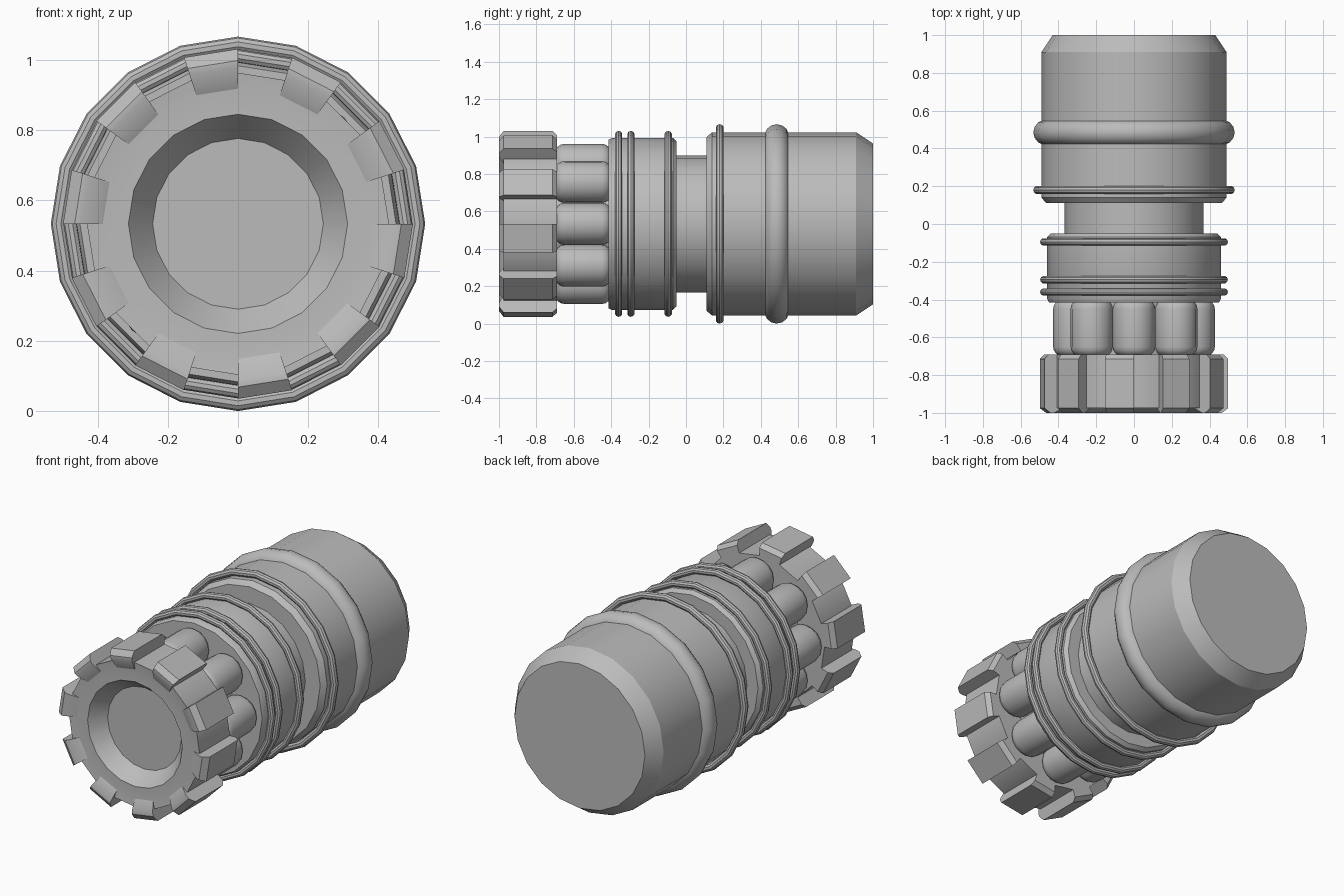
import bpy, bmesh
from math import sin, cos, pi, radians

if "Cube" in bpy.data.objects:
    bpy.data.objects.remove(bpy.data.objects["Cube"], do_unlink=True)

AXIS_Z = 0.533
SIDES = 20

grey = bpy.data.materials.new("mid grey")
grey.use_nodes = True
grey.diffuse_color = (0.5, 0.5, 0.5, 1)
grey.node_tree.nodes["Principled BSDF"].inputs["Base Color"].default_value = (0.5, 0.5, 0.5, 1)


def finish(name, bm):
    bmesh.ops.remove_doubles(bm, verts=bm.verts, dist=1e-5)
    bmesh.ops.recalc_face_normals(bm, faces=bm.faces)
    mesh = bpy.data.meshes.new(name)
    bm.to_mesh(mesh)
    bm.free()
    mesh.shade_smooth()
    mesh.set_sharp_from_angle(angle=radians(30))
    mesh.materials.append(grey)
    obj = bpy.data.objects.new(name, mesh)
    bpy.context.collection.objects.link(obj)
    return obj


def lathe(name, profile, sides=SIDES, cx=0, cz=AXIS_Z, closed=False):
    """Turn a (y, radius) profile around a line parallel to y."""
    bm = bmesh.new()
    rings = []
    for y, r in profile:
        rings.append([bm.verts.new((cx + r * cos(2 * pi * i / sides), y,
                                    cz + r * sin(2 * pi * i / sides)))
                      for i in range(sides)])
    pairs = list(zip(rings, rings[1:]))
    if closed:
        pairs.append((rings[-1], rings[0]))
    for a, b in pairs:
        for i in range(sides):
            j = (i + 1) % sides
            bm.faces.new((a[i], a[j], b[j], b[i]))
    if not closed:
        bm.faces.new(rings[0])
        bm.faces.new(rings[-1])
    return finish(name, bm)


def ring(name, y, outer, minor, steps=10):
    loop = [(y + minor * cos(2 * pi * k / steps + pi / 2),
             outer - minor + minor * sin(2 * pi * k / steps + pi / 2)) for k in range(steps)]
    return lathe(name, loop, closed=True)


# Main turned bodies
lathe("rear_body", [(0.11, 0.465), (0.14, 0.49), (0.91, 0.49), (1.0, 0.43)])
lathe("neck", [(-0.1, 0.367), (0.15, 0.367)])
lathe("middle_body", [(-0.415, 0.45), (-0.395, 0.46), (-0.07, 0.46), (-0.05, 0.44)])
lathe("inner_core", [(-0.72, 0.27), (-0.38, 0.27)])

# Raised rings
ring("rear_wide_ring", 0.485, 0.533, 0.067, 14)
ring("rear_thin_ring", 0.18, 0.533, 0.022)
for n, y in enumerate((-0.36, -0.295, -0.095)):
    ring(f"middle_ring_{n + 1}", y, 0.497, 0.02)

# Eight rounded cylinders around the core
R, SOFT = 0.113, 0.05
corner = [(SOFT * (1 - cos(k * pi / 8)), R - SOFT * (1 - sin(k * pi / 8))) for k in range(5)]
profile = [(-0.7 + d, r) for d, r in corner] + [(-0.4 - d, r) for d, r in reversed(corner)]
for k in range(8):
    a = k * pi / 4
    lathe(f"round_cell_{k + 1}", profile, 16, 0.315 * cos(a), AXIS_Z + 0.315 * sin(a))

# Front cap with a tapered recess
lathe("front_cap", [(-0.88, 0.243), (-0.97, 0.312), (-0.97, 0.385), (-0.975, 0.43), (-0.69, 0.43)])

# Ten grip teeth, one on every second side of the cap
tooth = [(-0.97, 0.385), (-1.0, 0.445), (-1.0, 0.465), (-0.975, 0.498),
         (-0.715, 0.498), (-0.69, 0.475), (-0.69, 0.4)]
bm = bmesh.new()
for k in range(SIDES // 2):
    start = pi / 2 + 4 * pi * k / SIDES
    ends = [[bm.verts.new((r * cos(a), y, AXIS_Z + r * sin(a))) for y, r in tooth]
            for a in (start, start + 2 * pi / SIDES)]
    for i in range(len(tooth)):
        j = (i + 1) % len(tooth)
        bm.faces.new((ends[0][i], ends[0][j], ends[1][j], ends[1][i]))
    bm.faces.new(ends[0])
    bm.faces.new(ends[1])
finish("grip_teeth", bm)
